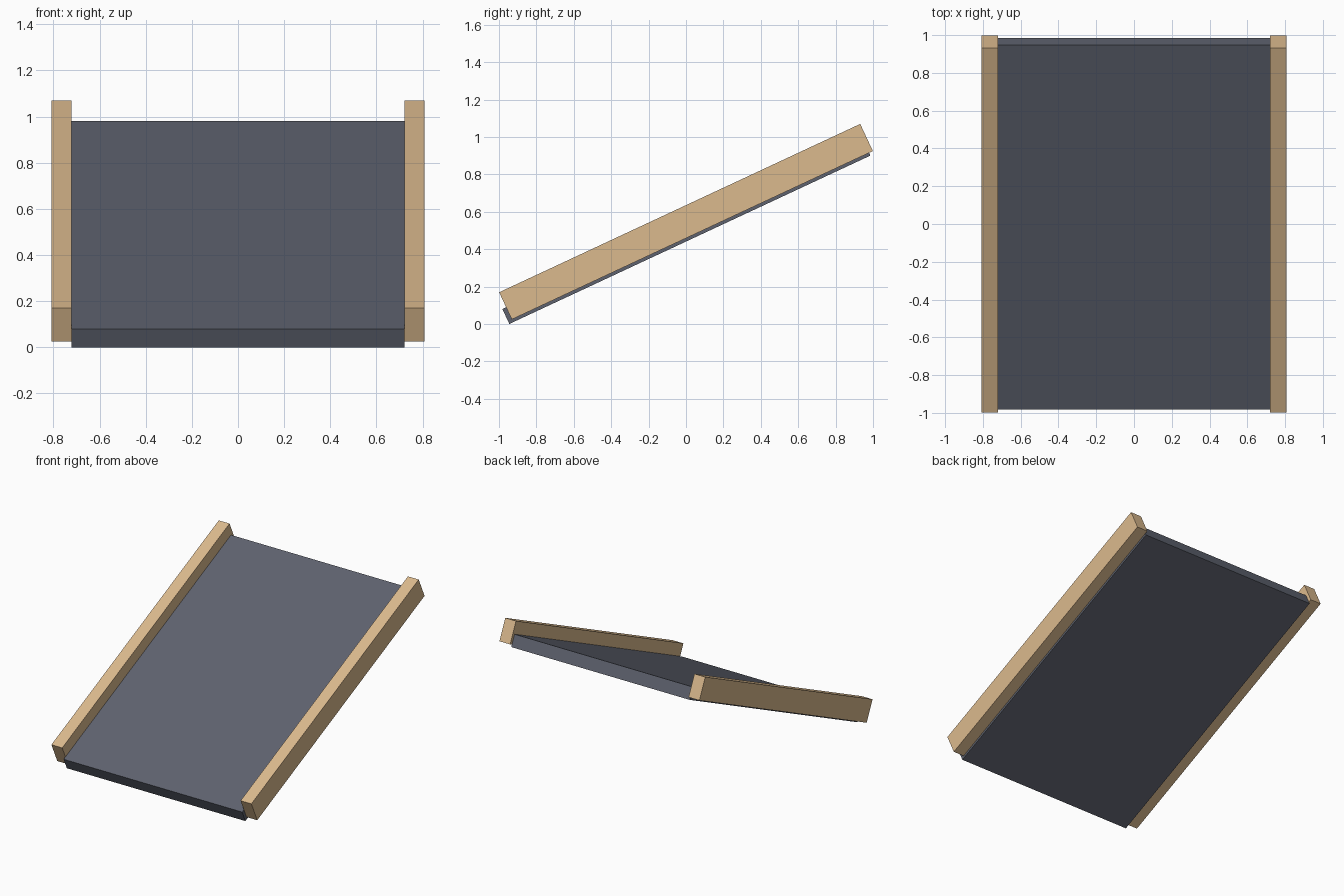
import bpy
import math
from mathutils import Matrix

cube = bpy.data.objects.get("Cube")
if cube:
    bpy.data.objects.remove(cube, do_unlink=True)

SLOPE = math.radians(25)
LENGTH = 2.13


def material(name, color):
    mat = bpy.data.materials.new(name)
    mat.use_nodes = True
    mat.diffuse_color = color
    mat.node_tree.nodes["Principled BSDF"].inputs["Base Color"].default_value = color
    return mat


def sloped_box(name, center, size, mat):
    """Box of the given size, tilted so its back end rises."""
    bpy.ops.mesh.primitive_cube_add(size=1)
    obj = bpy.context.object
    obj.name = name
    obj.data.transform(Matrix.Rotation(SLOPE, 4, "X") @ Matrix.Diagonal((*size, 1)))
    obj.location = center
    obj.data.materials.append(mat)
    return obj


wood = material("light wood", (0.71, 0.49, 0.27, 1))
slate = material("slate grey", (0.112, 0.122, 0.156, 1))

# Sloping deck, set slightly below the rails
sloped_box("ramp_deck", (0, 0.002, 0.49), (1.442, LENGTH, 0.088), slate)

# Wooden rails along both sides
for side, x in (("left", 1), ("right", -1)):
    sloped_box(side + "_rail", (x * 0.764, 0, 0.547), (0.087, LENGTH, 0.16), wood)
